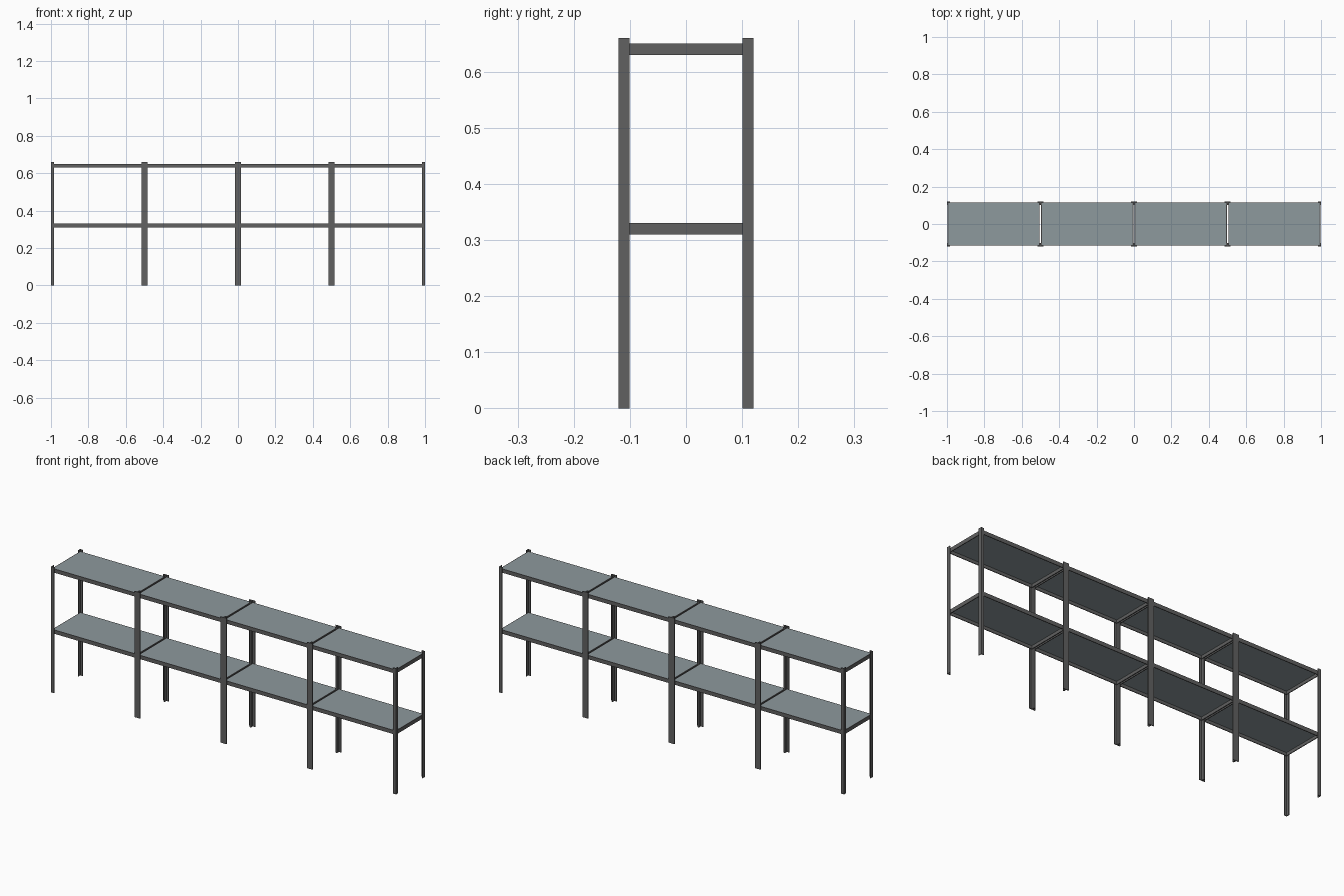
import bpy

if "Cube" in bpy.data.objects:
    bpy.data.objects.remove(bpy.data.objects["Cube"])

W, D, H = 0.5, 0.24, 0.66      # bay width, depth, post height
T = 0.004                      # sheet thickness
FX, FY = 0.0165, 0.019         # post flange widths along x and y
LEVELS = (0.65, 0.33)          # shelf top heights
RAIL = 0.02                    # rail height


def material(name, rgb):
    m = bpy.data.materials.new(name)
    m.diffuse_color = (*rgb, 1)
    m.use_nodes = True
    m.node_tree.nodes["Principled BSDF"].inputs["Base Color"].default_value = m.diffuse_color
    return m


STEEL = material("dark_steel", (0.12, 0.12, 0.12))
BOARD = material("shelf_board", (0.27, 0.32, 0.34))


def prism(name, profile, z0, z1, mat):
    """Extrude a flat xy outline from z0 to z1."""
    n = len(profile)
    verts = [(x, y, z) for z in (z0, z1) for x, y in profile]
    faces = [tuple(reversed(range(n))), tuple(range(n, 2 * n))]
    faces += [(i, (i + 1) % n, (i + 1) % n + n, i + n) for i in range(n)]
    me = bpy.data.meshes.new(name)
    me.from_pydata(verts, [], faces)
    me.materials.append(mat)
    ob = bpy.data.objects.new(name, me)
    bpy.context.collection.objects.link(ob)
    return ob


def box(name, x0, x1, y0, y1, z0, z1, mat):
    return prism(name, [(x0, y0), (x1, y0), (x1, y1), (x0, y1)], z0, z1, mat)


def angle_post(name, cx, sx, sy):
    """L-section post whose corner is the outer corner of the bay."""
    pts = [(0, 0), (FX, 0), (FX, T), (T, T), (T, FY), (0, FY)]
    pts = [(cx + sx * (W / 2 - a), sy * (D / 2 - b)) for a, b in pts]
    if sx * sy < 0:
        pts.reverse()
    prism(name, pts, 0, H, STEEL)


for bay in range(4):
    cx = -0.75 + bay * W
    # four corner posts
    for sx in (-1, 1):
        for sy in (-1, 1):
            angle_post("corner_post", cx, sx, sy)
    # rails and board nested inside the posts
    x0, x1 = cx - W / 2 + T, cx + W / 2 - T
    y0, y1 = -D / 2 + T, D / 2 - T
    for z in LEVELS:
        zb = z - RAIL
        box("front_rail", x0, x1, y0, y0 + T, zb, z, STEEL)
        box("back_rail", x0, x1, y1 - T, y1, zb, z, STEEL)
        box("left_rail", x0, x0 + T, y0 + T, y1 - T, zb, z, STEEL)
        box("right_rail", x1 - T, x1, y0 + T, y1 - T, zb, z, STEEL)
        box("shelf_board", x0 + T, x1 - T, y0 + T, y1 - T, z - T, z, BOARD)
